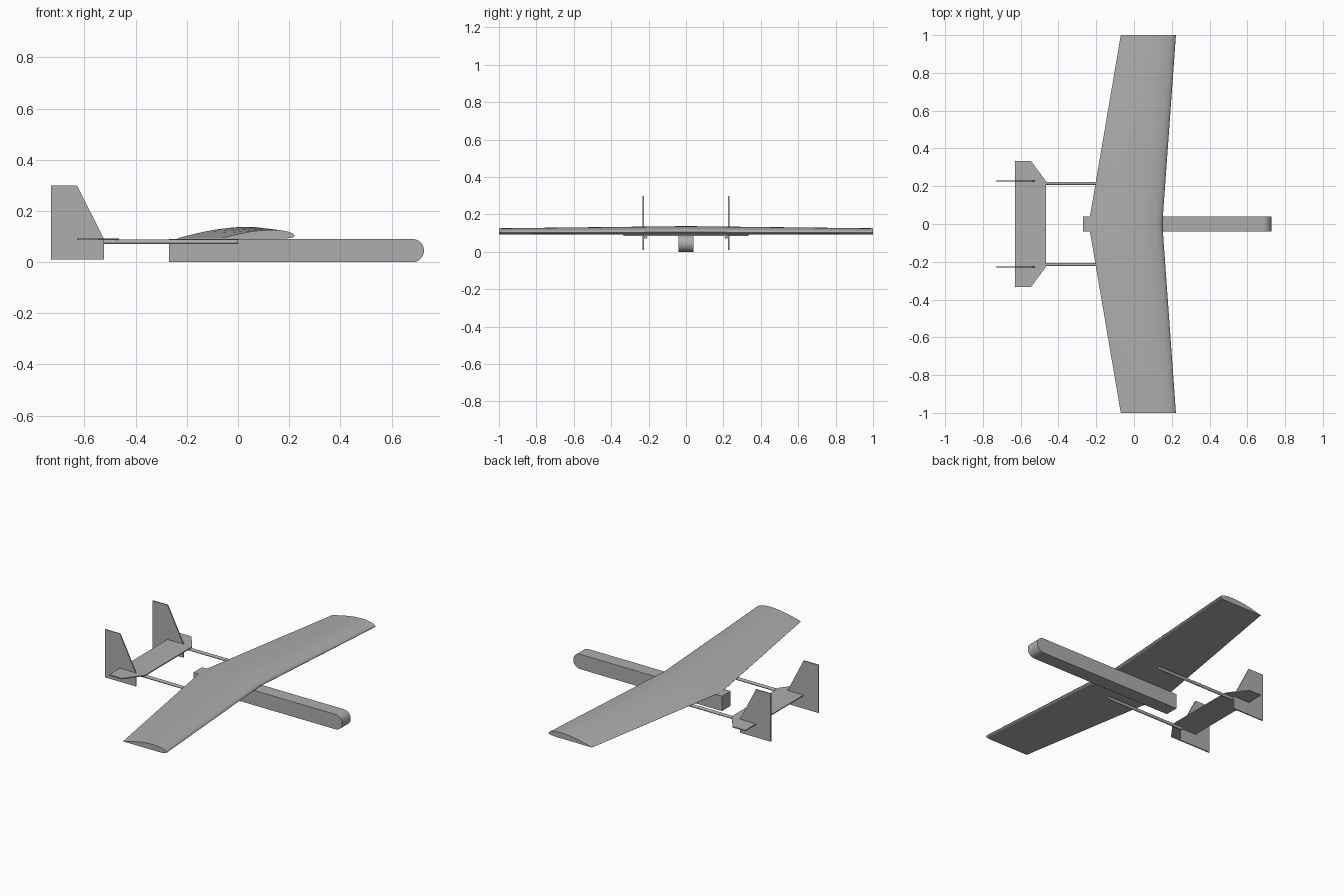
import bpy, bmesh, math
from mathutils import Vector

cube = bpy.data.objects.get("Cube")
if cube:
    bpy.data.objects.remove(cube, do_unlink=True)

grey = bpy.data.materials.new("airframe_grey")
grey.use_nodes = True
colour = (0.42, 0.42, 0.42, 1)
grey.diffuse_color = colour
grey.node_tree.nodes["Principled BSDF"].inputs["Base Color"].default_value = colour


def loft(name, rings, smooth=False):
    """Skin closed rings of points and cap both ends."""
    bm = bmesh.new()
    loops = [[bm.verts.new(p) for p in ring] for ring in rings]
    for a, b in zip(loops, loops[1:]):
        for i in range(len(a)):
            j = (i + 1) % len(a)
            bm.faces.new((a[i], a[j], b[j], b[i]))
    bm.faces.new(loops[0])
    bm.faces.new(loops[-1])
    bmesh.ops.recalc_face_normals(bm, faces=bm.faces)
    mesh = bpy.data.meshes.new(name)
    bm.to_mesh(mesh)
    bm.free()
    mesh.materials.append(grey)
    obj = bpy.data.objects.new(name, mesh)
    bpy.context.collection.objects.link(obj)
    if smooth:
        bpy.ops.object.select_all(action='DESELECT')
        obj.select_set(True)
        bpy.context.view_layer.objects.active = obj
        bpy.ops.object.shade_smooth_by_angle(angle=math.radians(35))
    return obj


def side_plate(name, outline, y, half, smooth=False):
    """Extrude an x-z outline across y."""
    return loft(name, [[(x, y + s * half, z) for x, z in outline] for s in (-1, 1)], smooth)


# Fuselage: long box with a half-round nose
R = 0.045
arc = [math.radians(-90 + 180 * i / 24) for i in range(25)]
body = [(-0.27, 2 * R), (-0.27, 0)]
body += [(0.682 + R * math.cos(a), R + R * math.sin(a)) for a in arc]
side_plate("fuselage", body, 0, 0.041, True)

# Wing: flat-bottomed aerofoil, tapered from the centre to each tip
upper = [(1, .002), (.9, .028), (.8, .052), (.7, .0735), (.6, .0915), (.5, .105),
         (.4, .114), (.3, .117), (.2, .1136), (.1, .096), (.05, .079),
         (.025, .065), (.0125, .0545), (0, .035)]
lower = [(.0125, .0193), (.025, .0147), (.05, .0093), (.1, .0042), (.2, 0), (1, 0)]


def section(y, front, chord):
    return [(front - chord * u, y, 0.092 + chord * v) for u, v in upper + lower]


loft("wing", [section(-1, 0.222, 0.292), section(0, 0.15, 0.39),
              section(1, 0.222, 0.292)], True)

# Horizontal tail with clipped front corners
half_tail = [(-0.465, 0.225), (-0.545, 0.333), (-0.63, 0.333)]
plan = half_tail + [(x, -y) for x, y in reversed(half_tail)]
loft("horizontal_tail", [[(x, y, z) for x, y in plan] for z in (0.086, 0.092)])

# Twin tail booms and fins
fin = [(-0.73, 0.01), (-0.73, 0.30), (-0.63, 0.30), (-0.523, 0.09), (-0.523, 0.01)]
for side, s in (("left", 1), ("right", -1)):
    ring = [(0.215 * s + 0.0085 * math.cos(t), 0.079 + 0.009 * math.sin(t))
            for t in (math.tau * i / 20 for i in range(20))]
    loft(side + "_boom", [[(x, y, z) for y, z in ring] for x in (-0.523, 0)], True)
    side_plate(side + "_fin", fin, 0.228 * s, 0.0035)
